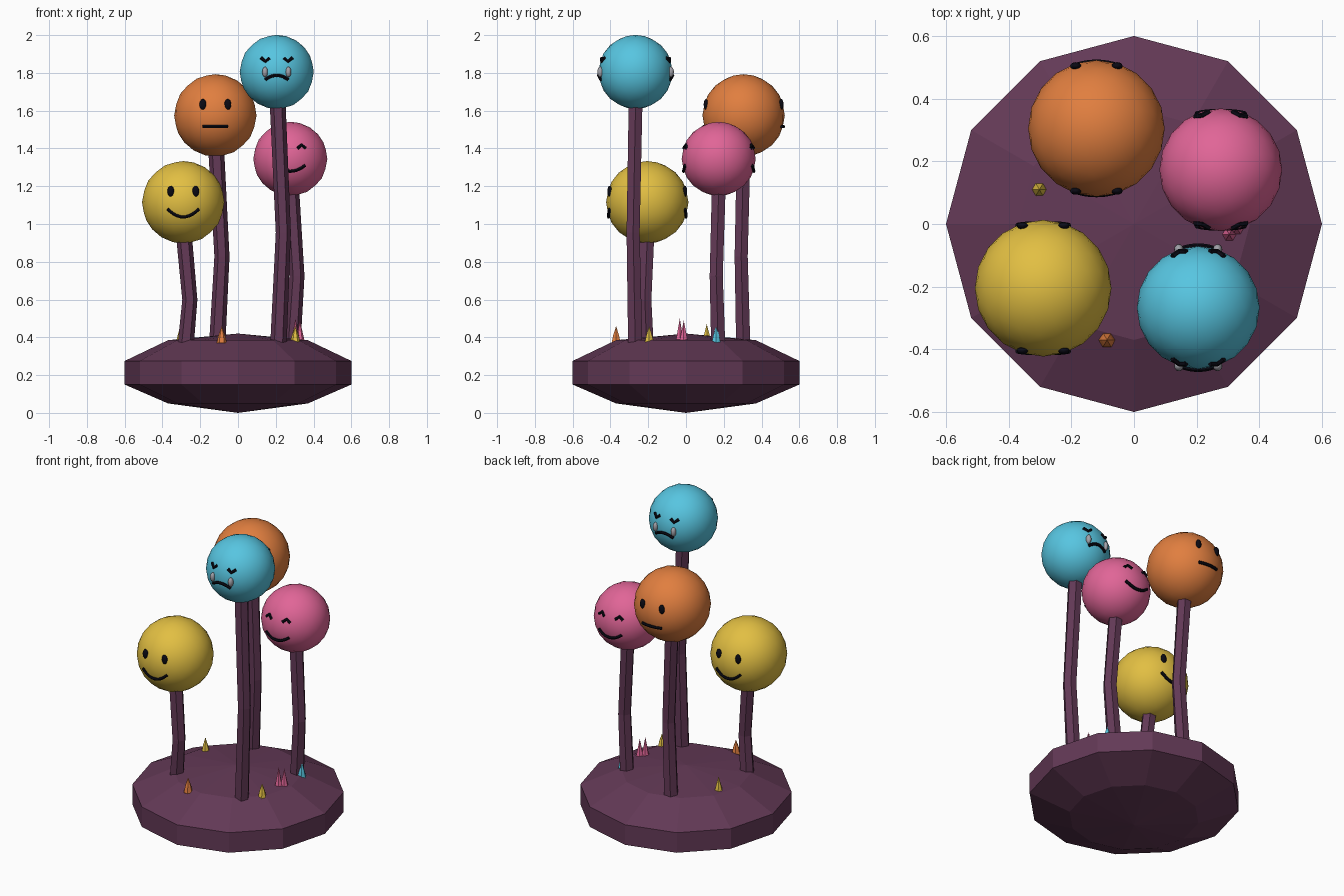
import bpy, bmesh, math
from mathutils import Vector

cube = bpy.data.objects.get("Cube")
if cube:
    bpy.data.objects.remove(cube, do_unlink=True)


def material(name, rgb):
    m = bpy.data.materials.new(name)
    m.use_nodes = True
    m.diffuse_color = (*rgb, 1)
    bsdf = m.node_tree.nodes["Principled BSDF"]
    bsdf.inputs["Base Color"].default_value = (*rgb, 1)
    bsdf.inputs["Roughness"].default_value = 0.8
    return m


MATS = {
    "plum": material("plum", (0.125, 0.041, 0.093)),
    "yellow": material("yellow", (0.76, 0.52, 0.055)),
    "orange": material("orange", (0.75, 0.21, 0.05)),
    "blue": material("blue", (0.095, 0.56, 0.75)),
    "pink": material("pink", (0.75, 0.13, 0.31)),
    "ink": material("ink", (0.003, 0.003, 0.007)),
    "tear": material("tear", (0.36, 0.36, 0.4)),
}


def finish(bm, name, mat, smooth=False):
    bmesh.ops.recalc_face_normals(bm, faces=bm.faces)
    for f in bm.faces:
        f.smooth = smooth
    mesh = bpy.data.meshes.new(name)
    bm.to_mesh(mesh)
    bm.free()
    mesh.materials.append(MATS[mat])
    ob = bpy.data.objects.new(name, mesh)
    bpy.context.collection.objects.link(ob)
    return ob


def loft(name, mat, sections, sides):
    """Skin level rings given as (x, y, z, radius); zero radius makes a point."""
    bm = bmesh.new()
    rings = []
    for x, y, z, r in sections:
        angles = [2 * math.pi * i / sides for i in range(sides)]
        rings.append([bm.verts.new((x + r * math.cos(a), y + r * math.sin(a), z))
                      for a in angles])
    for lo, hi in zip(rings, rings[1:]):
        for i in range(sides):
            j = (i + 1) % sides
            bm.faces.new((lo[i], lo[j], hi[j], hi[i]))
    bm.faces.new(rings[0])
    bm.faces.new(rings[-1])
    bmesh.ops.remove_doubles(bm, verts=bm.verts, dist=0.0001)
    return finish(bm, name, mat)


def on_ball(centre, r, side, x, z):
    return Vector(centre) + Vector((x, side * math.sqrt(r * r - x * x - z * z), z))


def stroke(name, centre, r, side, points):
    """Dark round line following the surface of a ball."""
    cu = bpy.data.curves.new(name, "CURVE")
    cu.dimensions = "3D"
    cu.bevel_depth = 0.009
    cu.bevel_resolution = 1
    cu.use_fill_caps = True
    sp = cu.splines.new("POLY")
    sp.points.add(len(points) - 1)
    for p, (x, z) in zip(sp.points, points):
        p.co = (*on_ball(centre, r * 1.005, side, x, z), 1)
    cu.materials.append(MATS["ink"])
    ob = bpy.data.objects.new(name, cu)
    bpy.context.collection.objects.link(ob)
    bpy.ops.object.select_all(action="DESELECT")
    ob.select_set(True)
    bpy.context.view_layer.objects.active = ob
    bpy.ops.object.convert(target="MESH")
    bpy.ops.object.shade_smooth_by_angle()


def bead(name, mat, centre, size):
    bm = bmesh.new()
    bmesh.ops.create_uvsphere(bm, u_segments=12, v_segments=8, radius=1)
    bmesh.ops.scale(bm, vec=size, verts=bm.verts)
    bmesh.ops.translate(bm, vec=centre, verts=bm.verts)
    finish(bm, name, mat, True)


def mouth_arc(half, end_z, mid_z):
    steps = [i / 5 for i in range(-5, 6)]
    return [(half * t, mid_z + (end_z - mid_z) * t * t) for t in steps]


# Rock base
loft("base", "plum", [(0, 0, 0, 0), (0, 0, 0.05, 0.37), (0, 0, 0.15, 0.6),
                      (0, 0, 0.275, 0.6), (0, 0, 0.385, 0.37), (0, 0, 0.42, 0)], 12)

# Each ball: colour, centre, radius, eye style, mouth (half width, end z, middle z)
BALLS = [
    ("yellow", (-0.29, -0.205, 1.115), 0.218, "dot", (0.083, -0.036, -0.078)),
    ("orange", (-0.12, 0.305, 1.575), 0.218, "dot", (0.066, -0.06, -0.06)),
    ("blue", (0.205, -0.267, 1.805), 0.196, "down", (0.06, -0.04, -0.018)),
    ("pink", (0.277, 0.173, 1.345), 0.196, "up", (0.078, -0.035, -0.066)),
]

for colour, c, r, eye, mouth in BALLS:
    bm = bmesh.new()
    bmesh.ops.create_icosphere(bm, subdivisions=3, radius=r)
    bmesh.ops.translate(bm, vec=c, verts=bm.verts)
    finish(bm, colour + "_ball", colour, True)

    # Stem with a slight bend halfway up
    x, y, z = c
    x += 0.005
    low, top = 0.27, z - r + 0.03
    loft(colour + "_stem", "plum", [(x, y, low, 0.044),
                                    (x + 0.03, y - 0.013, (low + top) / 2, 0.04),
                                    (x, y, top, 0.042)], 6)

    # Same face on the front and the back
    for side, where in ((-1, "front"), (1, "back")):
        label = f"{colour}_{where}"
        stroke(label + "_mouth", c, r, side, mouth_arc(*mouth))
        for sx, hand in ((-1, "right"), (1, "left")):
            if eye == "dot":
                bead(f"{label}_{hand}_eye", "ink",
                     on_ball(c, r, side, sx * 0.066, 0.058), (0.018, 0.012, 0.029))
                continue
            tip = 0.018 if eye == "up" else -0.018
            ex, ez = sx * 0.06, 0.065
            stroke(f"{label}_{hand}_eye", c, r, side,
                   [(ex - 0.022, ez - tip / 2), (ex, ez + tip / 2), (ex + 0.022, ez - tip / 2)])
            if eye == "down":
                bead(f"{label}_{hand}_tear", "tear",
                     on_ball(c, r, side, sx * 0.062, 0.0), (0.015, 0.017, 0.028))

# Small spikes growing on the base
SPIKES = [
    ("orange", -0.086, -0.37, 0.46), ("yellow", -0.302, 0.11, 0.47),
    ("yellow", 0.303, -0.195, 0.46), ("pink", 0.304, -0.033, 0.5),
    ("pink", 0.328, -0.012, 0.49), ("blue", 0.328, 0.16, 0.465),
]
for i, (colour, x, y, tip) in enumerate(SPIKES):
    loft(f"{colour}_spike_{i + 1}", colour,
         [(x, y, 0.37, 0.027), (x, y, 0.41, 0.018), (x, y, tip, 0)], 6)
